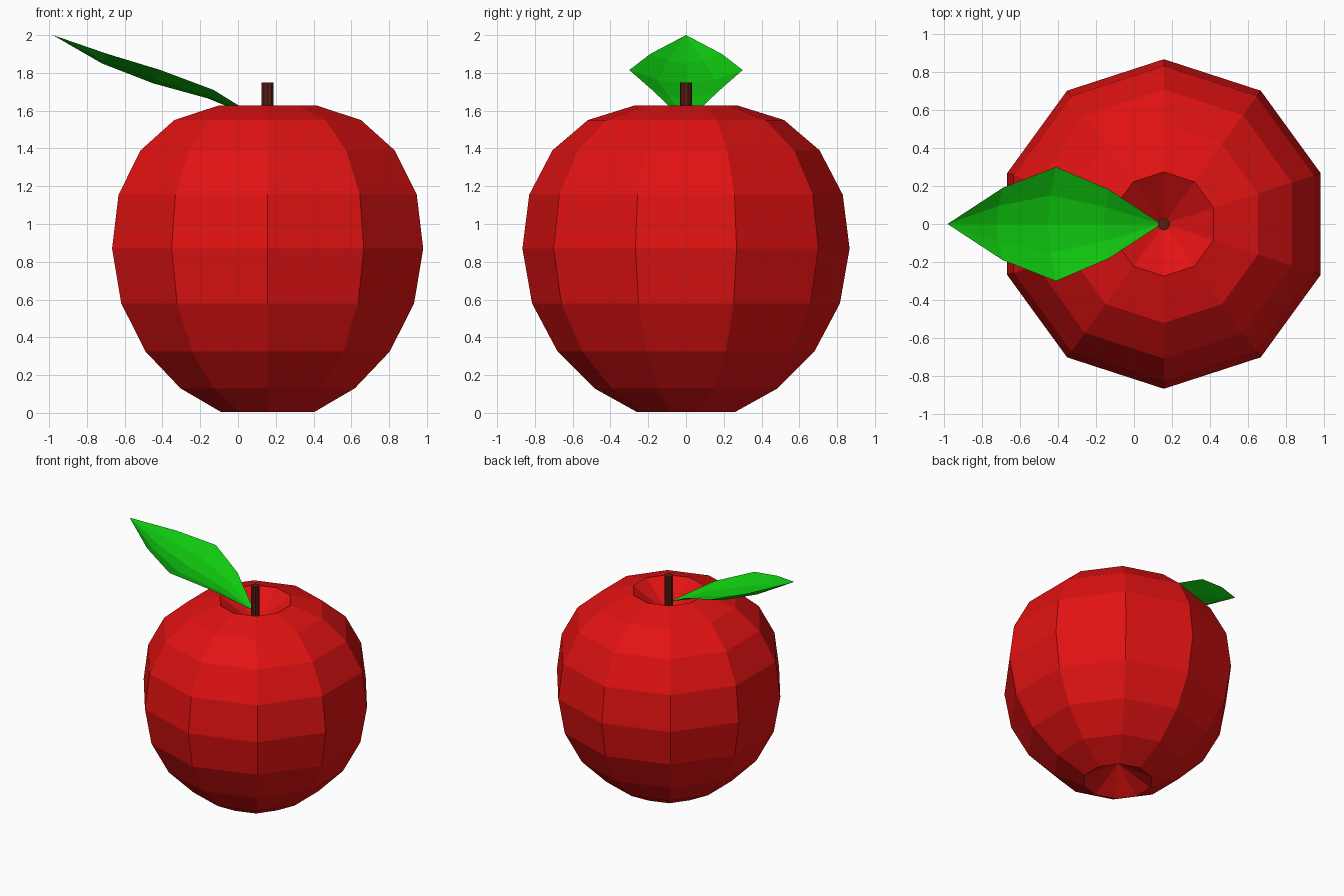
import bpy, math

if "Cube" in bpy.data.objects:
    bpy.data.objects.remove(bpy.data.objects["Cube"])

CX = 0.157  # axis of the fruit and stem


def make(name, verts, faces, color):
    me = bpy.data.meshes.new(name)
    me.from_pydata(verts, [], faces)
    me.update()
    ob = bpy.data.objects.new(name, me)
    bpy.context.collection.objects.link(ob)
    mat = bpy.data.materials.new(name + "_colour")
    mat.diffuse_color = (*color, 1)
    mat.use_nodes = True
    mat.node_tree.nodes["Principled BSDF"].inputs["Base Color"].default_value = mat.diffuse_color
    me.materials.append(mat)
    return ob


def lathe(name, rings, z_bottom, z_top, sides, color):
    """Revolve (radius, z) rings, closed by a pole at each end."""
    verts = [(CX, 0, z_bottom)]
    for r, z in rings:
        for k in range(sides):
            a = math.pi / 2 + 2 * math.pi * k / sides
            verts.append((CX + r * math.cos(a), r * math.sin(a), z))
    verts.append((CX, 0, z_top))
    top = len(verts) - 1
    last = top - sides
    faces = []
    for k in range(sides):
        n = (k + 1) % sides
        faces.append((0, 1 + n, 1 + k))
        for i in range(len(rings) - 1):
            a, b = 1 + i * sides, 1 + (i + 1) * sides
            faces.append((a + k, a + n, b + n, b + k))
        faces.append((last + k, last + n, top))
    return make(name, verts, faces, color)


# Fruit body with sunken poles
lathe("apple_body",
      [(0.26, 0.005), (0.485, 0.13), (0.68, 0.325), (0.815, 0.58), (0.866, 0.87),
       (0.83, 1.155), (0.707, 1.39), (0.52, 1.55), (0.274, 1.627)],
      0.16, 1.44, 10, (0.76, 0.006, 0.006))

# Stem
lathe("stem", [(0.033, 1.42), (0.033, 1.75)], 1.42, 1.75, 10, (0.1, 0.012, 0.007))

# Leaf: cupped sheet, stations are (edge x, half width, edge z, mid x, mid z)
stations = [(-0.69, 0.19, 1.90, -0.72, 1.85),
            (-0.41, 0.30, 1.815, -0.45, 1.745),
            (-0.13, 0.18, 1.71, -0.16, 1.665)]
across = [-1, -0.5, 0, 0.5, 1]
verts = [(-0.98, 0, 2.0)]
for ex, w, ez, mx, mz in stations:
    for t in across:
        s = t * t
        verts.append((mx + (ex - mx) * s, t * w, mz + (ez - mz) * s))
verts.append((0.145, 0, 1.54))
base = len(verts) - 1
faces = []
for c in range(4):
    faces.append((0, 1 + c, 2 + c))
    for i in range(2):
        a = 1 + i * 5 + c
        faces.append((a, a + 5, a + 6, a + 1))
    faces.append((11 + c, base, 12 + c))
make("leaf", verts, faces, (0.005, 0.6, 0.005))
